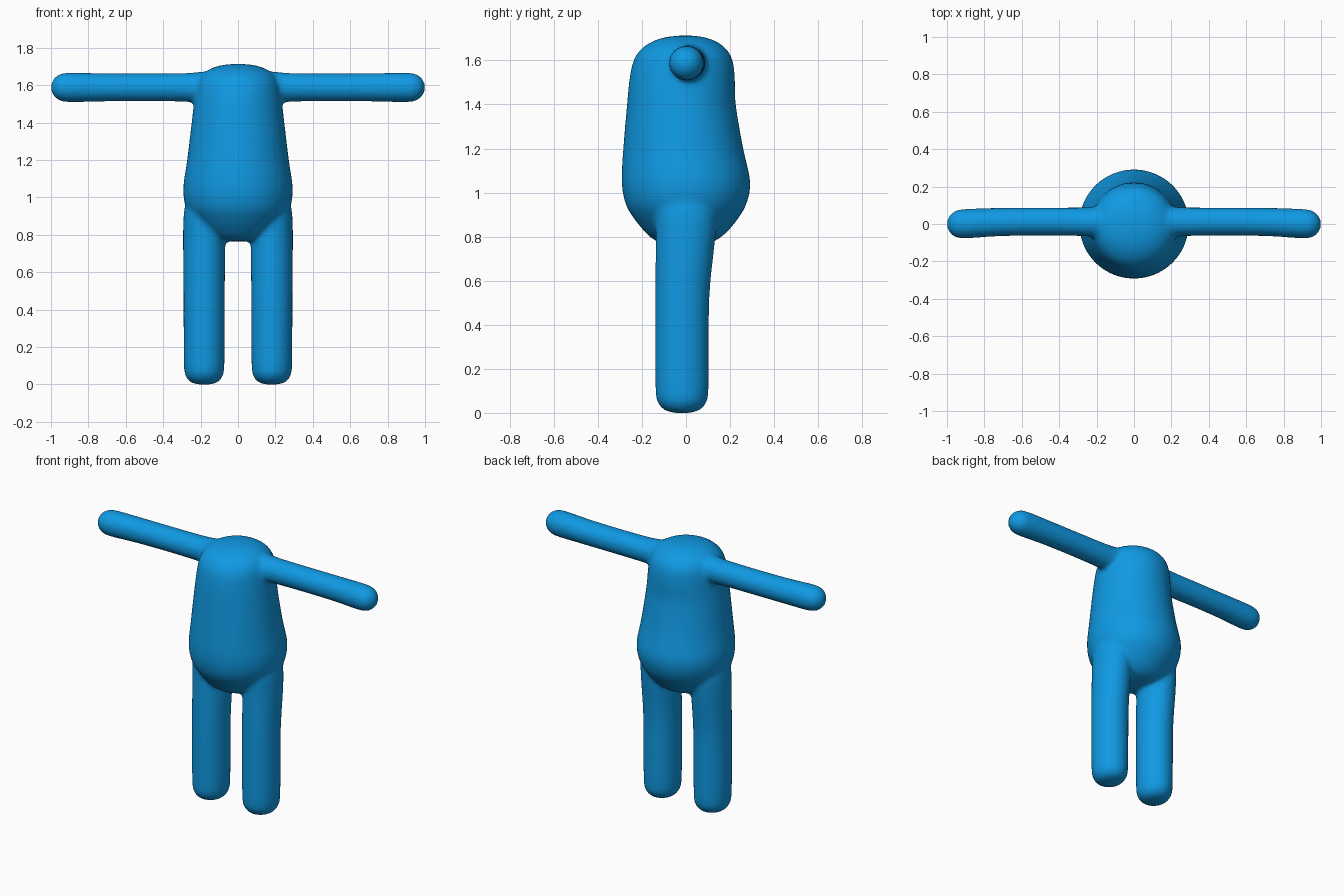
import bpy, bmesh, math
from mathutils import Vector

if "Cube" in bpy.data.objects:
    bpy.data.objects.remove(bpy.data.objects["Cube"])


def catmull(p0, p1, p2, p3, t):
    return [0.5 * (2 * b + (c - a) * t + (2 * a - 5 * b + 4 * c - d) * t ** 2
                   + (3 * b - a - 3 * c + d) * t ** 3)
            for a, b, c, d in zip(p0, p1, p2, p3)]


def resample(stations, steps=4):
    """Smooth a short list of stations into a finer one."""
    pts = [stations[0]] + stations + [stations[-1]]
    out = []
    for i in range(len(stations) - 1):
        out += [catmull(*pts[i:i + 4], k / steps) for k in range(steps)]
    return out + [stations[-1]]


def loft(bm, stations, place, segments=48):
    """Closed tube of elliptical rings; place(station, cos, sin) gives a point."""
    rings = []
    for s in resample(stations):
        angles = [2 * math.pi * k / segments for k in range(segments)]
        rings.append([bm.verts.new(place(s, math.cos(a), math.sin(a))) for a in angles])
    faces = [bm.faces.new(rings[0]), bm.faces.new(rings[-1])]
    for a, b in zip(rings, rings[1:]):
        for k in range(segments):
            n = (k + 1) % segments
            faces.append(bm.faces.new((a[k], a[n], b[n], b[k])))
    bmesh.ops.recalc_face_normals(bm, faces=faces)


bm = bmesh.new()

# Torso: height, front depth, back depth, half width
torso = [
    (0.765, -0.04, 0.04, 0.04), (0.770, -0.10, 0.10, 0.10),
    (0.785, -0.145, 0.14, 0.145), (0.82, -0.185, 0.185, 0.19),
    (0.88, -0.235, 0.235, 0.24), (0.95, -0.275, 0.275, 0.28),
    (1.05, -0.292, 0.292, 0.293), (1.20, -0.285, 0.26, 0.272),
    (1.40, -0.268, 0.226, 0.248), (1.52, -0.256, 0.222, 0.234),
    (1.60, -0.238, 0.212, 0.222), (1.65, -0.205, 0.185, 0.198),
    (1.685, -0.155, 0.14, 0.152), (1.705, -0.095, 0.085, 0.095),
    (1.713, -0.03, 0.03, 0.03),
]
loft(bm, torso, lambda s, c, n: Vector(
    (s[3] * c, (s[1] + s[2]) / 2 + (s[2] - s[1]) / 2 * n, s[0])))

# Legs: height, centre y, half width, half depth
leg = [
    (0.0, -0.018, 0.035, 0.035), (0.010, -0.018, 0.07, 0.075),
    (0.038, -0.018, 0.096, 0.105), (0.09, -0.018, 0.108, 0.12),
    (0.30, -0.018, 0.110, 0.122), (0.55, -0.016, 0.111, 0.124),
    (0.80, -0.002, 0.113, 0.136), (0.92, 0.0, 0.108, 0.14),
    (1.0, 0.0, 0.09, 0.12),
]
# Arms: distance out, centre y, radius
arm = [
    (0.0, 0.01, 0.085), (0.18, 0.01, 0.084), (0.28, 0.012, 0.077), (0.50, 0.013, 0.075),
    (0.72, 0.010, 0.076), (0.90, 0.002, 0.079), (0.955, 0.0, 0.070),
    (0.985, 0.0, 0.047), (1.0, 0.0, 0.018),
]
for side in (-1, 1):
    loft(bm, leg, lambda s, c, n: Vector((side * 0.181 + s[2] * c, s[1] + s[3] * n, s[0])))
    loft(bm, arm, lambda s, c, n: Vector((side * s[0], s[1] + s[2] * c, 1.588 + s[2] * n)))

mesh = bpy.data.meshes.new("figure_body")
bm.to_mesh(mesh)
bm.free()
body = bpy.data.objects.new("figure_body", mesh)
bpy.context.collection.objects.link(body)

# Fuse the limbs into one soft skin
fuse = body.modifiers.new("fuse", 'REMESH')
fuse.mode = 'VOXEL'
fuse.voxel_size = 0.012
fuse.use_smooth_shade = True
soften = body.modifiers.new("soften", 'SMOOTH')
soften.factor = 0.5
soften.iterations = 12

blue = bpy.data.materials.new("bright_blue")
blue.diffuse_color = (0.005, 0.32, 0.77, 1)
blue.use_nodes = True
blue.node_tree.nodes["Principled BSDF"].inputs["Base Color"].default_value = blue.diffuse_color
mesh.materials.append(blue)
for p in mesh.polygons:
    p.use_smooth = True
